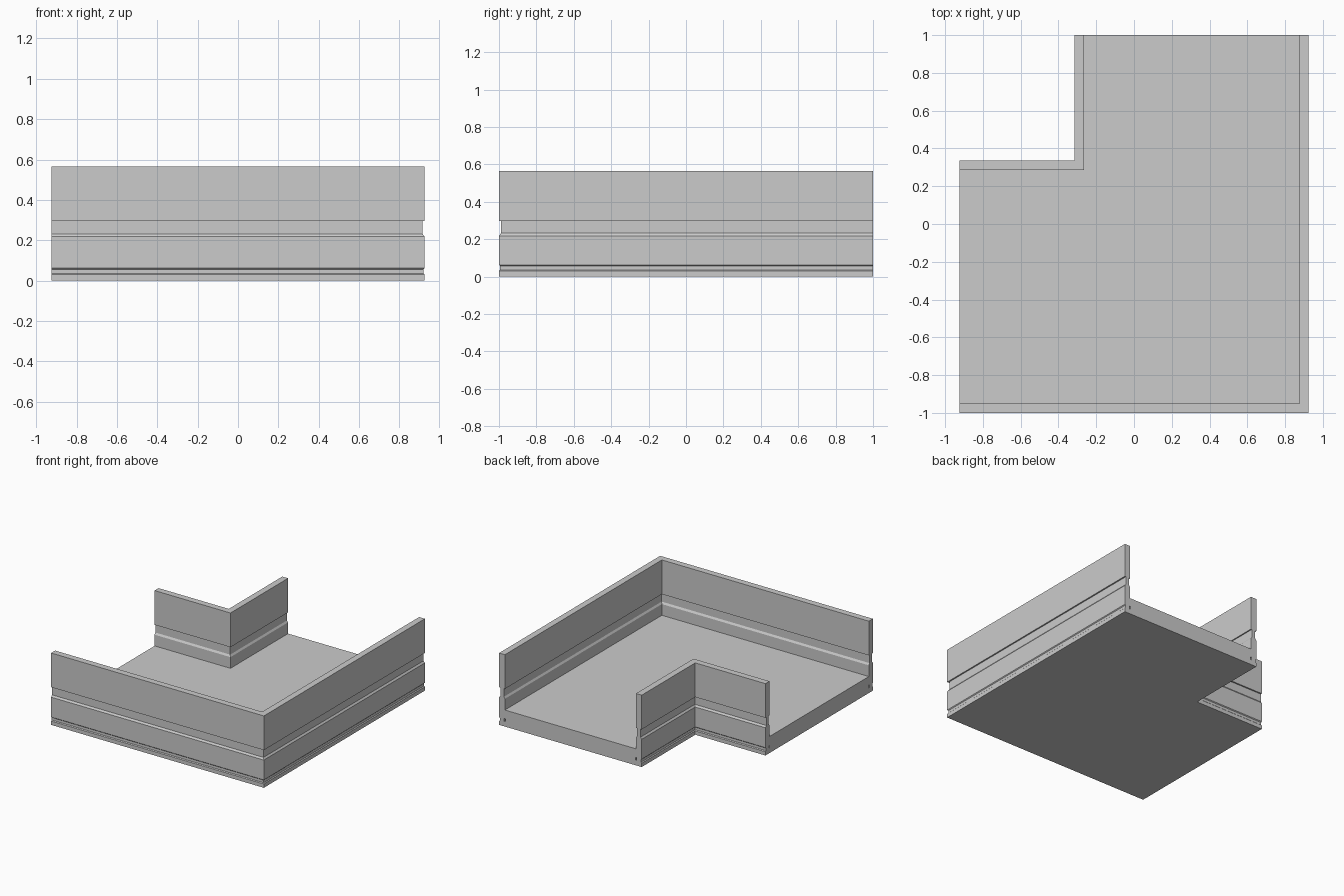
import bpy, bmesh

if "Cube" in bpy.data.objects:
    bpy.data.objects.remove(bpy.data.objects["Cube"])

OUTER, INNER = (0.925, -1.0), (-0.315, 0.335)   # outer and inner bend corners
X_END, Y_END = -0.925, 1.0                      # open ends of the two legs


def sweep(name, profile, extra=0.0):
    """Sweep (side, inset, z) points along both legs with a mitred corner."""
    bm = bmesh.new()
    rings = [[], [], []]
    for side, d, z in profile:
        if side == 'out':
            x, y = OUTER[0] - d, OUTER[1] + d
        else:
            x, y = INNER[0] + d, INNER[1] - d
        for ring, p in zip(rings, ((X_END - extra, y), (x, y), (x, Y_END + extra))):
            ring.append(bm.verts.new((*p, z)))
    n = len(profile)
    for a, b in zip(rings, rings[1:]):
        for i in range(n):
            j = (i + 1) % n
            bm.faces.new((a[i], a[j], b[j], b[i]))
    bm.faces.new(rings[0])
    bm.faces.new(rings[2])
    bmesh.ops.recalc_face_normals(bm, faces=bm.faces)
    mesh = bpy.data.meshes.new(name)
    bm.to_mesh(mesh)
    bm.free()
    ob = bpy.data.objects.new(name, mesh)
    bpy.context.collection.objects.link(ob)
    return ob


# One wall section: outside face bottom to top, then inside face down to floor
wall = [(0, 0), (0, 0.03), (0.006, 0.036), (0.006, 0.056), (0, 0.062),
        (0, 0.218), (0.011, 0.232), (0.011, 0.296), (0, 0.296), (0, 0.565),
        (0.05, 0.565), (0.05, 0.296), (0.041, 0.296), (0.041, 0.232),
        (0.05, 0.218), (0.05, 0.13)]

# Trough: wall, floor and mirrored wall in a single profile
trough = sweep("corner_trough",
               [('out', d, z) for d, z in wall] +
               [('in', d, z) for d, z in reversed(wall)])

# Small slots running through the floor edges
slot = [(0.044, 0.04), (0.054, 0.04), (0.054, 0.062), (0.044, 0.062)]
for side in ('out', 'in'):
    cutter = sweep("slot_cutter_" + side, [(side, d, z) for d, z in slot], 0.05)
    cutter.hide_render = True
    cutter.hide_set(True)
    mod = trough.modifiers.new("slot_" + side, 'BOOLEAN')
    mod.operation = 'DIFFERENCE'
    mod.solver = 'EXACT'
    mod.object = cutter
